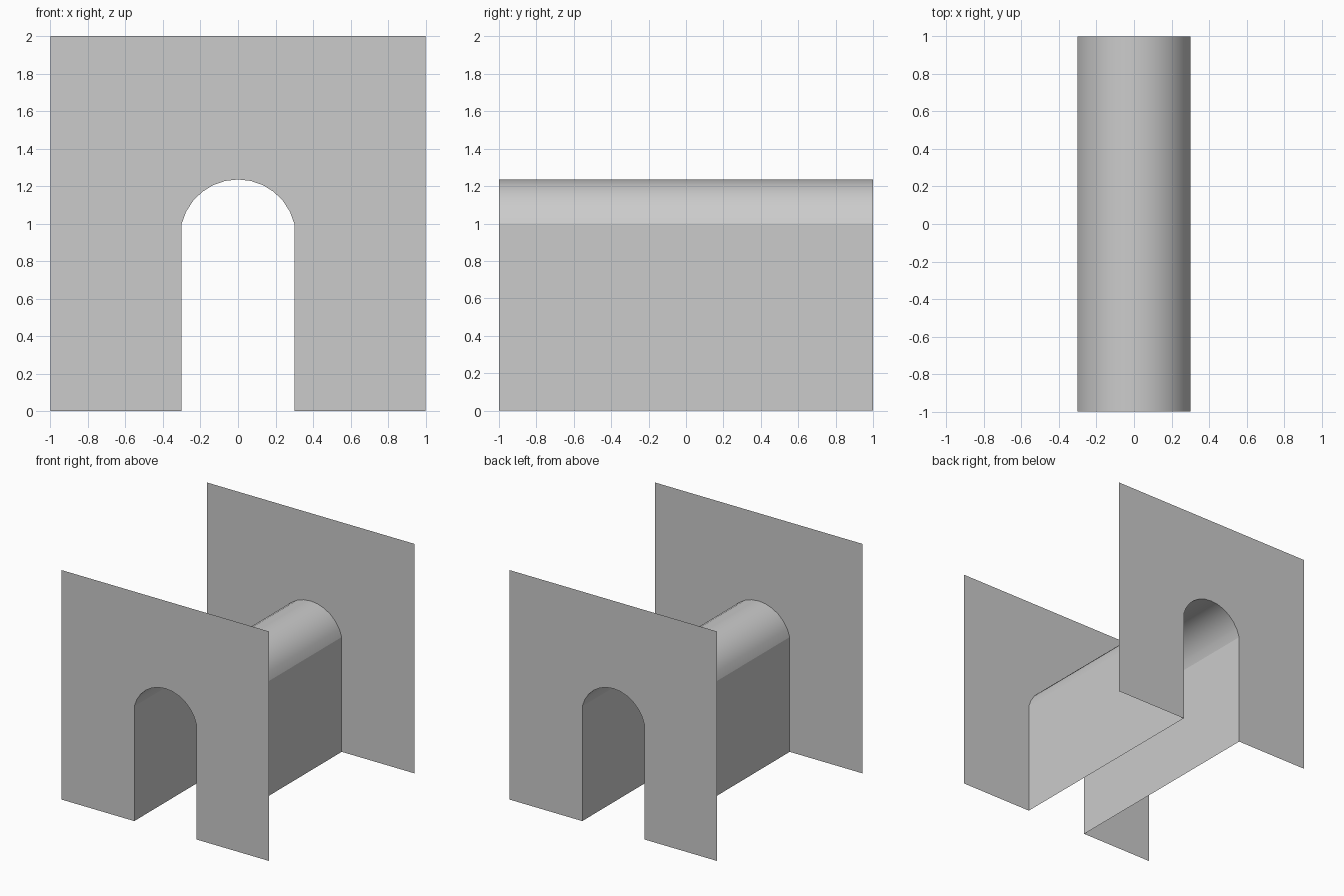
import bpy, bmesh, math

if "Cube" in bpy.data.objects:
    bpy.data.objects.remove(bpy.data.objects["Cube"])

HALF_W, SPRING, PEAK, SEGS = 0.30, 1.0, 1.235, 12

# Arch profile: straight legs joined by a circular crown
rise = PEAK - SPRING
radius = (HALF_W ** 2 + rise ** 2) / (2 * rise)
centre_z = PEAK - radius
half_angle = math.atan2(HALF_W, SPRING - centre_z)
crown = []
for i in range(SEGS + 1):
    a = half_angle * (2 * i / SEGS - 1)
    crown.append((radius * math.sin(a), centre_z + radius * math.cos(a)))
arch = [(-HALF_W, 0)] + crown + [(HALF_W, 0)]


def finish(name, bm):
    mesh = bpy.data.meshes.new(name)
    bm.to_mesh(mesh)
    bm.free()
    obj = bpy.data.objects.new(name, mesh)
    bpy.context.collection.objects.link(obj)
    return obj


# Thin end walls with an arched opening
def end_wall(name, y):
    bm = bmesh.new()
    outline = arch + [(1, 0), (1, 2), (-1, 2), (-1, 0)]
    if y > 0:
        outline = outline[::-1]
    face = bm.faces.new([bm.verts.new((x, y, z)) for x, z in outline])
    face.normal_update()
    if face.normal.y * y < 0:
        face.normal_flip()
    bmesh.ops.triangulate(bm, faces=[face])
    finish(name, bm)


end_wall("front_wall", -1)
end_wall("back_wall", 1)

# Open-bottomed tunnel between the walls
bm = bmesh.new()
near = [bm.verts.new((x, -1, z)) for x, z in arch]
far = [bm.verts.new((x, 1, z)) for x, z in arch]
for i in range(len(arch) - 1):
    bm.faces.new((near[i], near[i + 1], far[i + 1], far[i]))
for f in bm.faces:
    f.normal_update()
if bm.faces[:][SEGS // 2].normal.z < 0:
    bmesh.ops.reverse_faces(bm, faces=bm.faces[:])
# Keep the crown smooth and the legs flat
for e in bm.edges:
    if all(abs(v.co.z - SPRING) < 1e-4 for v in e.verts):
        e.smooth = False
for f in bm.faces:
    f.smooth = True
finish("tunnel", bm)
